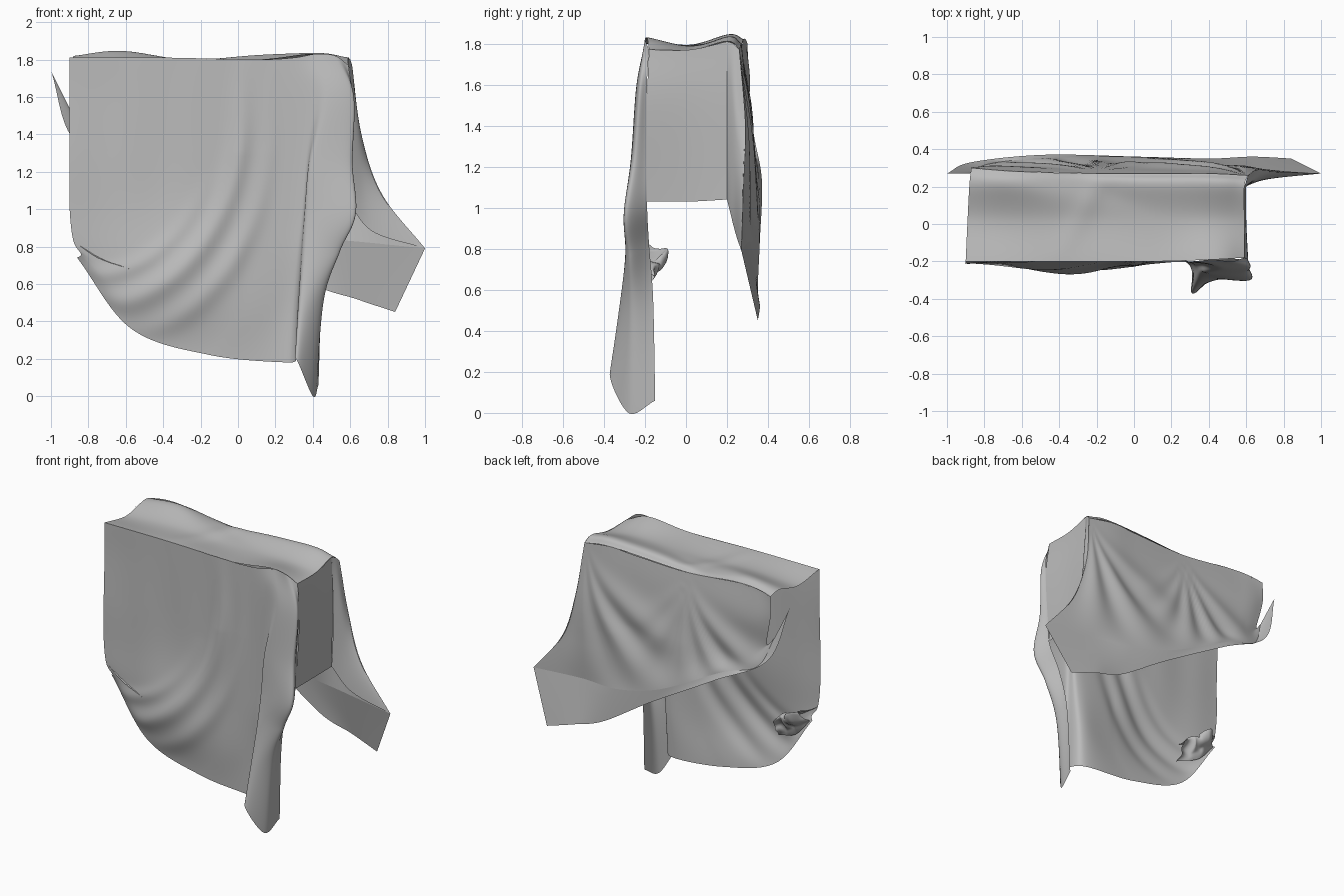
import bpy
import bmesh
from math import sin, cos, pi, exp, atan2, hypot
from mathutils import Vector, noise

default_cube = bpy.data.objects.get("Cube")
if default_cube:
    bpy.data.objects.remove(default_cube, do_unlink=True)

cloth = bpy.data.materials.new("grey cloth")
cloth.use_nodes = True
grey = (0.5, 0.5, 0.5, 1)
cloth.diffuse_color = grey
shader = cloth.node_tree.nodes["Principled BSDF"]
shader.inputs["Base Color"].default_value = grey
shader.inputs["Roughness"].default_value = 0.8


def spline(points, amount):
    """Evaluate a smooth curve through the points at a fraction of its length."""
    last = len(points) - 1
    place = amount * last
    k = min(int(place), last - 1)
    t = place - k
    b, c = points[k], points[k + 1]
    a = points[k - 1] if k > 0 else b * 2 - c
    d = points[k + 2] if k + 2 <= last else c * 2 - b
    return (b * 2 + (c - a) * t + (a * 2 - b * 5 + c * 4 - d) * t ** 2
            + (b * 3 - a - c * 3 + d) * t ** 3) / 2


def no_folds(p, u, v):
    return Vector()


def sheet(name, rows, across, down, folds=no_folds, flip=False):
    """Loft a smooth sheet through rows of guide points and push folds into it."""
    rows = [[Vector(p) for p in row] for row in rows]
    bm = bmesh.new()
    grid = []
    for i in range(down + 1):
        line = []
        for j in range(across + 1):
            u, v = j / across, i / down
            p = spline([spline(row, u) for row in rows], v)
            line.append(bm.verts.new(p + folds(p, u, v)))
        grid.append(line)
    for upper, lower in zip(grid, grid[1:]):
        for j in range(across):
            corners = [upper[j], upper[j + 1], lower[j + 1], lower[j]]
            bm.faces.new(corners[::-1] if flip else corners)
    mesh = bpy.data.meshes.new(name)
    for face in bm.faces:
        face.smooth = True
    bm.to_mesh(mesh)
    bm.free()
    mesh.materials.append(cloth)
    obj = bpy.data.objects.new(name, mesh)
    bpy.context.collection.objects.link(obj)
    return obj


def bump(value, centre, width):
    return exp(-((value - centre) / width) ** 2)


def fade(z):
    """Keep folds away from the top edge."""
    return max(0, min(1, (1.8 - z) * 2))


# Front drape: a broad belly with swags curving around the left side
def front_folds(p, u, v):
    swag = hypot((p.x + .8) / .8, 1.5 - p.z) if p.z < 1.5 else abs(p.x + .8) / .8
    side = max(0, min(1, (.25 - p.x) * 4))
    depth = .05 * bump(p.x, -.35, .3) * bump(p.z, .62, .3)
    depth += .025 * bump(swag, 1.03, .07) + .02 * bump(swag, 1.24, .07)
    depth += .012 * bump(swag, .86, .05) * (p.z < 1.2) * min(1, (1.2 - p.z) * 2)
    depth += .003 * sin(p.x * 19) * (1 - v)
    return Vector((0, -depth * side * fade(p.z) * (1 - v ** 8), 0))


front = [
    [(-.9, -.2, 1.81), (-.4, -.2, 1.81), (.1, -.2, 1.8), (.3, -.2, 1.81),
     (.42, -.19, 1.83), (.52, -.2, 1.82), (.59, -.18, 1.77)],
    [(-.9, -.2, 1.6), (-.4, -.2, 1.6), (.1, -.2, 1.6), (.36, -.21, 1.6),
     (.48, -.24, 1.6), (.61, -.23, 1.6), (.61, -.19, 1.6)],
    [(-.9, -.21, 1.25), (-.4, -.2, 1.25), (.1, -.2, 1.25), (.35, -.21, 1.25),
     (.4, -.26, 1.25), (.6, -.26, 1.25), (.59, -.19, 1.25)],
    [(-.9, -.21, 1), (-.42, -.2, .95), (.1, -.2, .97), (.33, -.21, .97),
     (.38, -.27, .97), (.62, -.3, .97), (.58, -.19, 1.02)],
    [(-.88, -.21, .83), (-.45, -.2, .7), (.08, -.2, .75), (.31, -.21, .75),
     (.36, -.29, .75), (.54, -.28, .77), (.5, -.18, .82)],
    [(-.84, -.2, .76), (-.52, -.2, .5), (.02, -.2, .46), (.29, -.2, .46),
     (.33, -.33, .46), (.45, -.27, .5), (.45, -.16, .55)],
    [(-.86, -.18, .74), (-.57, -.19, .36), (-.15, -.19, .22), (.27, -.2, .18),
     (.31, -.37, .2), (.4, -.28, 0), (.43, -.15, .06)],
]
sheet("front_drape", front, 120, 120, front_folds, flip=True)


# Top cover: slight sag between the two long edges, with a few creases
def top_folds(p, u, v):
    crease = .006 * sin(p.x * 9 + p.y * 6) + .008 * bump(p.x - p.y * .5, -.3, .06)
    return Vector((0, 0, crease * sin(pi * v)))


top = [
    [(-.9, -.2, 1.81), (-.4, -.2, 1.81), (.1, -.2, 1.8), (.42, -.19, 1.83), (.59, -.18, 1.77)],
    [(-.89, .02, 1.78), (-.4, .02, 1.79), (.1, .02, 1.78), (.4, .02, 1.79), (.59, .02, 1.77)],
    [(-.88, .21, 1.82), (-.6, .21, 1.84), (-.2, .21, 1.8), (.38, .21, 1.84), (.59, .2, 1.81)],
    [(-.87, .3, 1.8), (-.6, .28, 1.82), (-.2, .27, 1.78), (.38, .27, 1.8), (.61, .26, 1.77)],
]
sheet("top_cover", top, 60, 36, top_folds)

# End panel: flat short side
panel = [
    [(.59, -.18, 1.77), (.59, .02, 1.77), (.59, .2, 1.81)],
    [(.61, -.19, 1.5), (.6, .02, 1.5), (.6, .2, 1.5)],
    [(.58, -.19, 1.03), (.58, .02, 1.03), (.59, .2, 1.04)],
]
sheet("end_panel", panel, 30, 30, flip=True)

# Corner fold: inner layer running from the end panel out to the pointed tip
corner = [
    [(.59, .2, 1.81), (.6, .23, 1.8), (.61, .26, 1.77)],
    [(.6, .2, 1.55), (.64, .24, 1.48), (.66, .29, 1.4)],
    [(.6, .2, 1.25), (.67, .24, 1.14), (.77, .28, 1.08)],
    [(.59, .2, 1.04), (.72, .24, .88), (1, .27, .79)],
]
sheet("corner_fold", corner, 30, 40, flip=True)


# Back drape: swags that fall steeply from two pinched spots and sweep sideways
def back_folds(p, u, v):
    depth = 0
    for x, amount, count in ((-.2, .02, 12), (.6, .018, 11)):
        dx, dz = p.x - x, 1.85 - p.z
        reach = min(1, hypot(dx, dz) * 1.5)
        depth += amount * reach * cos(count * atan2(-dx, dz * dz)) * bump(dx, -.3, .4)
    return Vector((0, depth * fade(p.z) * (1 - v ** 4), 0))


crease = [(-.88, .27, 1.5), (-.78, .32, 1.29), (-.52, .35, 1.19), (-.05, .36, .95),
          (.3, .34, .85), (.6, .3, .83), (1, .27, .79)]
back = [
    [(-.87, .3, 1.8), (-.76, .29, 1.82), (-.6, .28, 1.82), (-.2, .27, 1.78),
     (.2, .27, 1.79), (.4, .27, 1.8), (.61, .26, 1.77)],
    [(-.87, .3, 1.65), (-.76, .31, 1.62), (-.6, .31, 1.58), (-.2, .31, 1.5),
     (.2, .31, 1.45), (.45, .31, 1.42), (.66, .29, 1.4)],
    [(-.83, .29, 1.45), (-.72, .31, 1.38), (-.55, .32, 1.32), (-.1, .33, 1.18),
     (.25, .33, 1.1), (.53, .31, 1.08), (.77, .28, 1.08)],
    crease,
]
sheet("back_drape", back, 110, 80, back_folds)

# Back hem: band below the crease, sweeping up to a point on the far side
hem = [(-1, .27, 1.74), (-.87, .33, 1.36), (-.48, .37, 1.13), (.02, .36, .84),
       (.4, .35, .6), (.63, .36, .52), (.84, .35, .45)]
sheet("back_hem", [crease, hem], 110, 16)


# Crumple: bunched cloth tucked behind the low corner of the front drape
def crumple_folds(p, u, v):
    return noise.noise_vector(p * 14) * .05 * sin(pi * v)


crumple = [
    [(-.88, -.21, .83), (-.75, -.22, .74), (-.58, -.24, .68)],
    [(-.8, -.13, .78), (-.7, -.13, .76), (-.58, -.17, .66)],
    [(-.84, -.18, .73), (-.72, -.19, .6), (-.56, -.23, .54)],
]
sheet("corner_crumple", crumple, 40, 30, crumple_folds)
